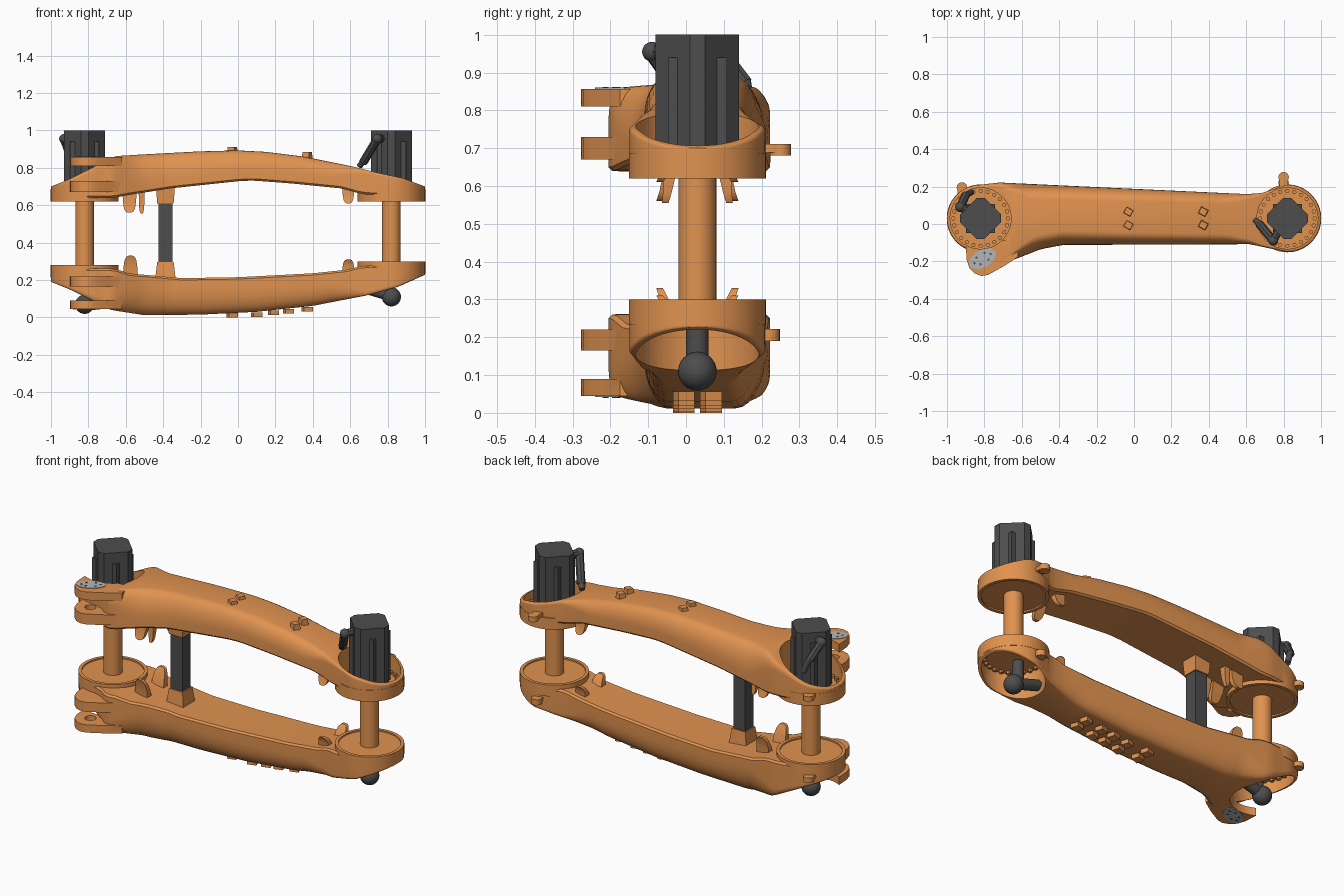
import bpy, bmesh
from math import sin, cos, pi, radians, sqrt
from mathutils import Vector

if "Cube" in bpy.data.objects:
    bpy.data.objects.remove(bpy.data.objects["Cube"])


def material(name, c):
    m = bpy.data.materials.new(name)
    m.diffuse_color = (*c, 1)
    m.use_nodes = True
    m.node_tree.nodes["Principled BSDF"].inputs["Base Color"].default_value = m.diffuse_color
    return m


ORANGE = material("orange_paint", (0.75, 0.29, 0.08))
DARK = material("dark_grey", (0.075, 0.075, 0.075))
LIGHT = material("light_grey", (0.45, 0.47, 0.48))
CX, CY, R = 0.82, 0.03, 0.18          # joint centre offset and ring radius


def add(name, bm, mat):
    bmesh.ops.recalc_face_normals(bm, faces=bm.faces)
    me = bpy.data.meshes.new(name)
    bm.to_mesh(me)
    bm.free()
    ob = bpy.data.objects.new(name, me)
    bpy.context.collection.objects.link(ob)
    me.materials.append(mat)
    return ob


def smooth(ob, angle=35):
    bpy.ops.object.select_all(action='DESELECT')
    ob.select_set(True)
    bpy.context.view_layer.objects.active = ob
    bpy.ops.object.shade_smooth_by_angle(angle=radians(angle))
    return ob


def skin(name, rings, mat):
    """Closed surface through a row of equal-length point rings."""
    bm = bmesh.new()
    rows = [[bm.verts.new(p) for p in r] for r in rings]
    n = len(rows[0])
    for a, b in zip(rows, rows[1:]):
        for i in range(n):
            bm.faces.new((a[i], a[(i + 1) % n], b[(i + 1) % n], b[i]))
    bm.faces.new(rows[0])
    bm.faces.new(rows[-1])
    return add(name, bm, mat)


def prism(name, pts, z0, z1, mat=ORANGE):
    return skin(name, [[(x, y, z) for x, y in pts] for z in (z0, z1)], mat)


def circle(x, y, r, n=64, ry=None, tilt=0):
    ry = ry or r
    out = []
    for i in range(n):
        a, b = r * cos(2 * pi * i / n), ry * sin(2 * pi * i / n)
        out.append((x + a * cos(tilt) - b * sin(tilt), y + a * sin(tilt) + b * cos(tilt)))
    return out


def rod(name, p, q, r, mat=DARK, n=24):
    p, q = Vector(p), Vector(q)
    rot = (q - p).to_track_quat('Z', 'Y')
    ring = [rot @ Vector((x, y, 0)) for x, y in circle(0, 0, r, n)]
    return smooth(skin(name, [[c + v for v in ring] for c in (p, q)], mat))


def ball(name, p, r):
    bm = bmesh.new()
    bmesh.ops.create_uvsphere(bm, u_segments=32, v_segments=16, radius=r)
    bmesh.ops.translate(bm, verts=bm.verts, vec=p)
    return smooth(add(name, bm, DARK))


def boolean(ob, tool, op):
    bpy.context.view_layer.objects.active = ob
    m = ob.modifiers.new(op, 'BOOLEAN')
    m.operation, m.object, m.solver = op, tool, 'EXACT'
    bpy.ops.object.modifier_apply(modifier=m.name)
    bpy.data.objects.remove(tool)


def lerp(table, x):
    if x <= table[0][0]:
        return table[0][1]
    for (a, u), (b, v) in zip(table, table[1:]):
        if x <= b:
            return u + (v - u) * (x - a) / (b - a)
    return table[-1][1]


# Plan outline and edge rounding shared by both arms
BACK = [(-.82, .21), (-.72, .222), (0, .188), (.6, .16), (.68, .165), (.82, .21)]
FRONT = [(-.82, -.15), (-.76, -.165), (-.70, -.21), (-.64, -.19), (-.5, -.135), (-.38, -.112),
         (.62, -.108), (.7, -.125), (.82, -.15)]
ROUND_Y = [(-1, .008), (-.72, .02), (-.55, .08), (.5, .055), (.68, .012), (1, .008)]
ROUND_Z = [(-1, .1), (-.72, .2), (-.55, .75), (.5, .6), (.68, .15), (1, .1)]
LUG = [(-.9, -.1), (-.895, -.19), (-.88, -.235), (-.85, -.265), (-.815, -.278), (-.78, -.272),
       (-.74, -.25), (-.69, -.222), (-.62, -.175), (-.62, -.08)]


def arm(name, outer, inner, s, flats, plates):
    """Lofted arm; s is +1 when its open side faces up, -1 when it faces down."""
    ends = [CX + R * sin(radians(t)) for t in (10, 20, 30, 40, 50, 60, 68, 76, 83, 88)]
    xs = [-x for x in reversed(ends)] + [-CX + 2 * CX * i / 48 for i in range(49)] + ends
    rings = []
    for x in xs:
        y0, y1 = lerp(FRONT, x), lerp(BACK, x)
        if abs(x) > CX:
            w = sqrt(max(R * R - (abs(x) - CX) ** 2, 1e-6))
            y0, y1 = CY - w, CY + w
        zi, zo = lerp(inner, x), lerp(outer, x)
        ry = min(lerp(ROUND_Y, x), (y1 - y0) * .4)
        rz = lerp(ROUND_Z, x) * (zo - zi)
        e = min(.01, (y1 - y0) * .2)
        ring = [(x, y0 + e, zi), (x, y0, zi + e * s)]
        arc = [(ry * (1 - cos(a)), zo - rz * (1 - sin(a))) for a in [pi / 2 * k / 7 for k in range(8)]]
        ring += [(x, y0 + d, z) for d, z in arc] + [(x, y1 - d, z) for d, z in reversed(arc)]
        ring += [(x, y1, zi + e * s), (x, y1 - e, zi)]
        rings.append(ring)
    body = skin(name, rings, ORANGE)
    # Clevis plates and joint rings
    for z0, z1 in plates:
        boolean(body, prism("plate", LUG, z0, z1), 'UNION')
    for side, z in zip((-1, 1), flats):
        c = circle(side * CX, CY, R + .0012, 72)
        boolean(body, prism("ring", c, *sorted((z, z + s * .066))), 'UNION')
    # Motor pockets and shallow joint recesses
    for side, z in zip((-1, 1), flats):
        c = circle(side * CX, CY, .163, 64)
        boolean(body, prism("pocket", c, *sorted((z + s * .035, z + s * .5))), 'DIFFERENCE')
        boolean(body, prism("recess", c, *sorted((z - s * .02, z + s * .008))), 'DIFFERENCE')
        # Bolt circle on the pocket floor
        for i in range(24):
            a = 2 * pi * i / 24
            prism(name + "_bolt", circle(side * CX + .146 * cos(a), CY + .146 * sin(a), .012, 6),
                  z + s * .03, z + s * .048)
    # Pin hole in the lower plate, cover plate on the outer face
    low = min(plates)
    boolean(body, prism("pin_hole", circle(-.81, -.19, .03, 32), low[0] - .01, low[1] + .01), 'DIFFERENCE')
    face = max(plates)[1] if s > 0 else low[0]
    prism(name + "_cover", circle(-.81, -.185, .078, 40, .046, radians(30)), face - s * .004, face + s * .003, LIGHT)
    for i in range(6):
        x, y = circle(-.81, -.185, .05, 6, .024, radians(30))[i]
        prism(name + "_cover_screw", circle(x, y, .006, 10), face, face + s * .005, DARK)
    smooth(body)


UP_OUT = [(-1, .70), (-.9, .74), (-.66, .862), (-.5, .872), (-.2, .888), (0, .893), (.15, .885),
          (.35, .86), (.6, .81), (.74, .775), (.88, .745), (1, .70)]
UP_IN = [(-1, .635), (-.66, .64), (-.6, .652), (-.36, .69), (0, .728), (.08, .732), (.3, .715),
         (.55, .69), (.66, .66), (1, .635)]
LOW_OUT = [(-1, .19), (-.9, .15), (-.68, .04), (-.5, .012), (-.2, .015), (.1, .03), (.4, .062),
           (.7, .12), (.86, .165), (1, .228)]
LOW_IN = [(-1, .265), (-.66, .26), (-.58, .235), (-.3, .21), (0, .215), (.4, .236), (.58, .255),
          (.66, .275), (1, .285)]
arm("upper_arm", UP_OUT, UP_IN, 1, (.62, .62), [(.67, .73), (.81, .857)])
arm("lower_arm", LOW_OUT, LOW_IN, -1, (.28, .30), [(.045, .09), (.165, .22)])

for side in (-1, 1):
    x = side * CX
    # Pillars between the joints
    rod("pillar", (x, CY, .265), (x, CY, .635), .05, ORANGE, 40)
    # Motors: chamfered square body with a wider lower housing
    body = [(.11, -.02), (.11, .02), (.02, .11), (-.02, .11), (-.11, .02), (-.11, -.02), (-.02, -.11), (.02, -.11)]
    prism("motor", [(x + a, CY + b) for a, b in body], .65, 1.0, DARK)
    prism("motor_housing", [(x + a * .93 + b * .1, CY + b * .93 - a * .1) for a, b in body], .65, .855, DARK)
    for i in range(4):
        a = pi / 4 + i * pi / 2
        prism("motor_rib", circle(x + .08 * cos(a), CY + .08 * sin(a), .03, 4, tilt=a), .65, .94, DARK)
    # Cable ball and stub under the lower arm
    z = .11 if side > 0 else .07
    ball("cable_ball", (x, CY, z), .051)
    rod("cable_stub", (x, CY, z + .005), (x - side * .15, CY, z + .05), .03)
    ball("cable_elbow", (x - side * .15, CY, z + .05), .03)
    rod("cable_riser", (x - side * .03, CY, z), (x - side * .03, CY, .25), .03)

# Motor connectors
for a, b, m in [((.67, .0, .83), (.745, -.09, .955), (.78, -.02, .955)),
                ((-.90, .155, .87), (-.93, .09, .955), (-.87, .06, .955))]:
    rod("connector", a, b, .023, n=8)
    ball("connector_joint", b, .026)
    rod("connector_base", b, m, .022, n=8)
rod("connector_plug", (.65, .02, .81), (.68, -.01, .845), .016)
rod("connector_plug", (-.87, .17, .8), (-.90, .155, .88), .016)


def box(name, c, size, mat=ORANGE, yaw=0, top=1.0):
    pts = [(-.5, -.5), (.5, -.5), (.5, .5), (-.5, .5)]
    rings = []
    for z, k in ((-.5, 1), (.5, top)):
        rings.append([(c[0] + k * (a * size[0] * cos(yaw) - b * size[1] * sin(yaw)),
                       c[1] + k * (a * size[0] * sin(yaw) + b * size[1] * cos(yaw)),
                       c[2] + z * size[2]) for a, b in pts])
    return skin(name, rings, mat)


# Square strut with its two mounts
box("strut", (-.388, CY, .45), (.075, .075, .34), DARK)
box("upper_mount", (-.388, CY, .655), (.088, .088, .09), top=1.15)
box("lower_mount", (-.388, CY, .25), (.11, .11, .09), top=.8)


def claw(x, z0, z1, w, m, spread=.03):
    """Thin rounded hook leaning outwards; m is -1 front, +1 back."""
    rings = []
    for t, k in ((0, 1.1), (.5, 1), (.8, .85), (.95, .6), (1, .3)):
        y = CY + m * (.07 + spread * t * t)
        d = .022 * (1 - .6 * t)
        rings.append([(x + a * w * k / 2, y + b * d, z0 + (z1 - z0) * t)
                      for a, b in ((-1, -1), (1, -1), (1, 1), (-1, 1))])
    smooth(skin("claw", rings, ORANGE), 40)


for m in (-1, 1):
    claw(-.575, .20, .33, .075, m)
    claw(.59, .24, .31, .06, m)
    claw(-.58, .68, .56, .07, m)
    claw(-.515, .69, .555, .03, m, .015)
    claw(.59, .70, .61, .06, m)
    # Small cable tabs above the upper arm and below the lower arm
    y = CY + m * .036
    for x, z in ((-.03, .893), (.37, .868)):
        box("top_tab", (x, y, z), (.045, .04, .034), yaw=-.5, top=.85)
    for x, z in ((-.03, .012), (.1, .014), (.19, .024), (.27, .032), (.37, .045)):
        box("bottom_tab", (x, y, z), (.05, .045, .024), yaw=.3)

# Side ears
for x, y, z, d in ((.80, .25, .70, .022), (.80, .22, .21, .024), (-.92, .195, .68, .02), (-.92, .195, .21, .02)):
    smooth(prism("ear_boss", circle(x, y, .028, 24), z - d / 2 - .008, z + d / 2))
    box("ear_web", (x, y - .03, z), (.045, .05, d))
